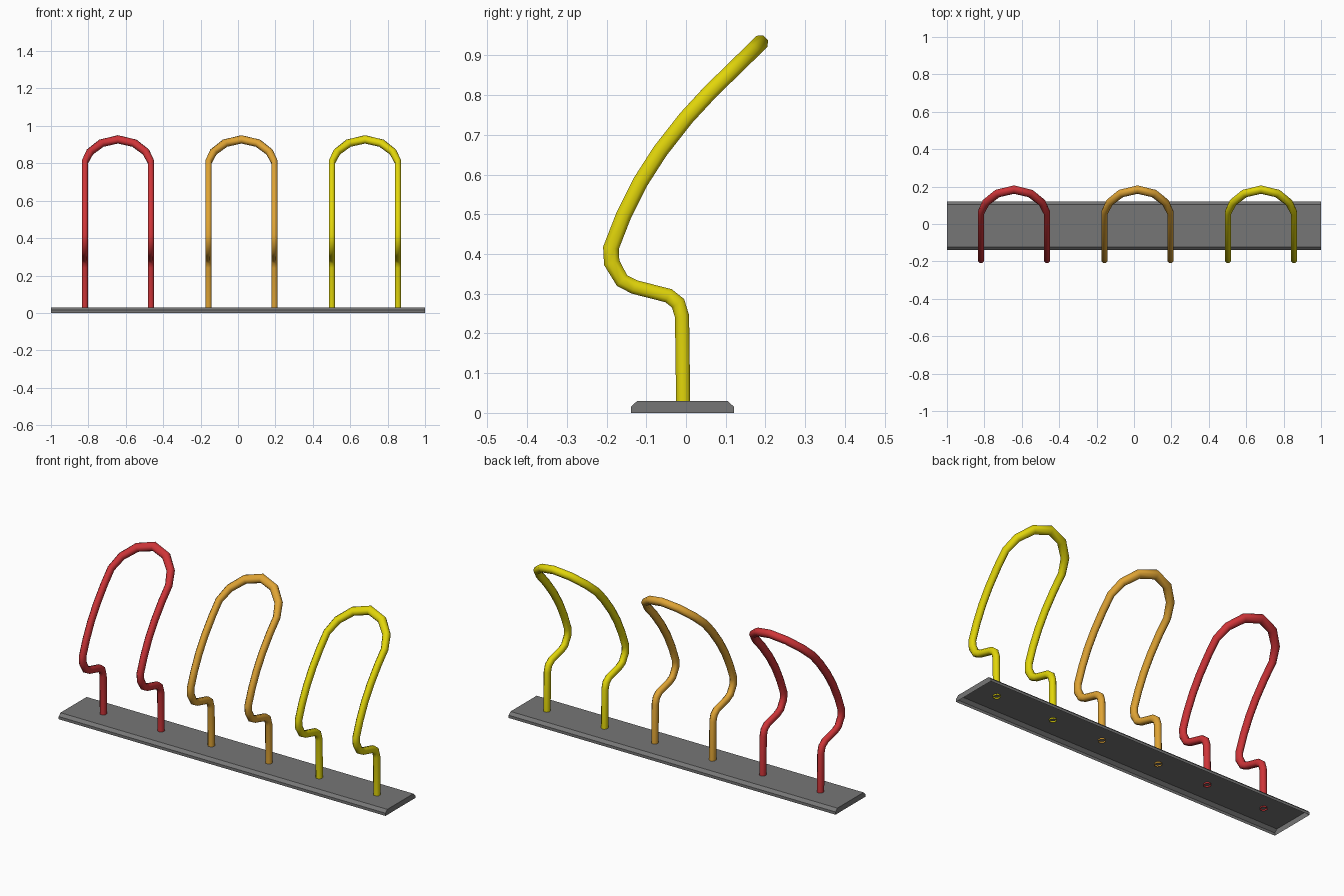
import bpy, bmesh, math
from mathutils import Vector

if "Cube" in bpy.data.objects:
    bpy.data.objects.remove(bpy.data.objects["Cube"])


def finish(name, bm, color):
    mesh = bpy.data.meshes.new(name)
    bm.to_mesh(mesh)
    bm.free()
    mat = bpy.data.materials.new(name + "_paint")
    mat.diffuse_color = (*color, 1)
    mat.use_nodes = True
    mat.node_tree.nodes["Principled BSDF"].inputs["Base Color"].default_value = mat.diffuse_color
    mesh.materials.append(mat)
    ob = bpy.data.objects.new(name, mesh)
    bpy.context.collection.objects.link(ob)
    return ob


# Base strip: chamfered profile extruded along x, open underneath
profile = [(-0.139, 0), (0.121, 0), (0.121, 0.015),
           (0.105, 0.03), (-0.123, 0.03), (-0.139, 0.015)]
bm = bmesh.new()
face = bm.faces.new([bm.verts.new((-1, y, z)) for y, z in profile])
ext = bmesh.ops.extrude_face_region(bm, geom=[face], use_keep_orig=True)
bmesh.ops.translate(bm, vec=(2, 0, 0),
                    verts=[g for g in ext["geom"] if isinstance(g, bmesh.types.BMVert)])
bmesh.ops.recalc_face_normals(bm, faces=bm.faces)
bottom = [f for f in bm.faces if all(v.co.z < 0.001 for v in f.verts)]
bmesh.ops.delete(bm, geom=bottom, context="FACES_ONLY")
finish("base_strip", bm, (0.18, 0.18, 0.18))

# Side path (y, z) of one leg, from just inside the base to the start of the arch
HALF = 0.1765
LEG = [(-0.007, 0.022), (-0.01, 0.243), (-0.02, 0.276), (-0.044, 0.295),
       (-0.13, 0.317), (-0.161, 0.333), (-0.187, 0.378), (-0.189, 0.415),
       (-0.157, 0.497), (-0.115, 0.581), (-0.065, 0.659), (0.0, 0.742)]
START, TOP = Vector((0, 0.06, 0.807)), Vector((0, 0.184, 0.928))
# Arch points as (sideways, upward) fractions, mirrored
HALF_ARCH = [(1, 0), (0.85, 0.44), (0.5, 0.83)]
ARCH = ([(-u, v) for u, v in HALF_ARCH] + [(0, 1)] + HALF_ARCH[::-1])
X = Vector((1, 0, 0))
# Eight-sided tube section with flats facing sideways and forwards
SECTION = [(1, 0.46), (0.46, 1), (-0.46, 1), (-1, 0.46),
           (-1, -0.46), (-0.46, -1), (0.46, -1), (1, -0.46)]


def rings():
    """Mitred tube rings up one leg, over the leaning arch and down the other."""
    up = [Vector((-HALF, y, z)) for y, z in LEG]
    arch = [START + (TOP - START) * v + X * HALF * u for u, v in ARCH]
    down = [Vector((-p.x, p.y, p.z)) for p in reversed(up)]
    path = up + arch + down
    n_pts, n_leg = len(path), len(up)
    lean = X.cross((TOP - START).normalized())
    out = []
    for i, p in enumerate(path):
        d0 = (p - path[i - 1]) if i else path[1] - p
        d1 = (path[i + 1] - p) if i < n_pts - 1 else d0
        d0, d1 = d0.normalized(), d1.normalized()
        t = (d0 + d1).normalized()
        mitre = 1 / max(t.dot(d1), 0.7)
        if n_leg <= i < n_pts - n_leg:                 # arch
            grow = 0.005 * ARCH[i - n_leg][1]
            nor, wide, deep = lean, (0.0165 + grow) * mitre, 0.0195
        else:                                          # legs
            nor = X.cross(t if i < n_leg else -t)
            k = min(i, n_pts - 1 - i)
            wide, deep = 0.0165, (0.0178 if k < 6 else 0.0195) * mitre
        side = nor.cross(t).normalized()
        out.append([p + side * wide * u + nor * deep * v for u, v in SECTION])
    return out


def make_loop(name, x, color):
    bm = bmesh.new()
    rows = [[bm.verts.new(c) for c in ring] for ring in rings()]
    for a, b in zip(rows, rows[1:]):
        for j in range(8):
            k = (j + 1) % 8
            bm.faces.new((a[j], a[k], b[k], b[j]))
    bmesh.ops.recalc_face_normals(bm, faces=bm.faces)
    ob = finish(name, bm, color)
    ob.location.x = x
    bpy.ops.object.select_all(action="DESELECT")
    ob.select_set(True)
    bpy.context.view_layer.objects.active = ob
    bpy.ops.object.shade_smooth_by_angle(angle=math.radians(50))


# Three coloured bent-tube loops
make_loop("red_loop", -0.642, (0.62, 0.035, 0.04))
make_loop("orange_loop", 0.0185, (0.74, 0.37, 0.035))
make_loop("yellow_loop", 0.679, (0.76, 0.67, 0.003))
